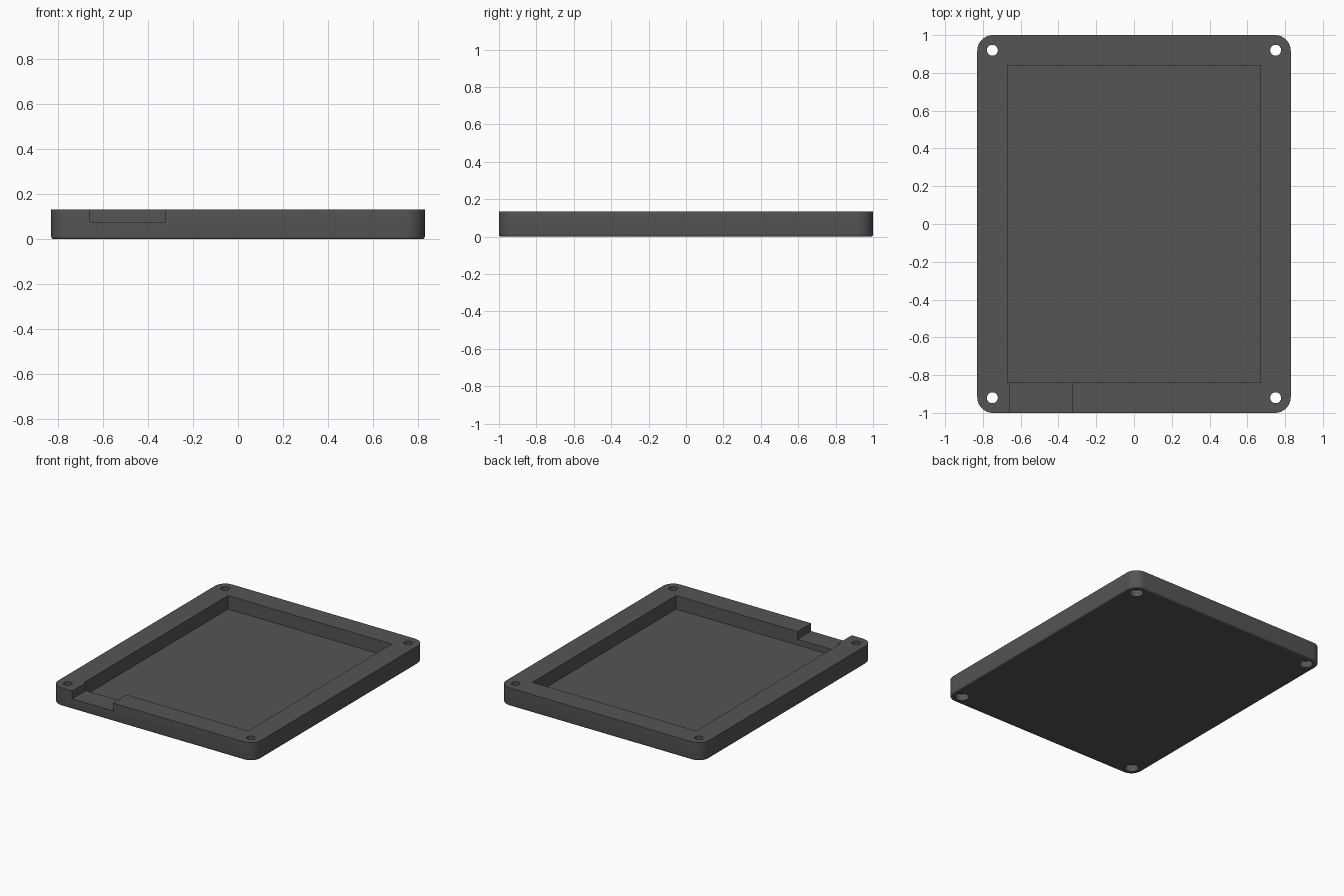
import bpy, bmesh
from mathutils import Matrix, Vector

if "Cube" in bpy.data.objects:
    bpy.data.objects.remove(bpy.data.objects["Cube"])

grey = bpy.data.materials.new("dark grey")
grey.diffuse_color = (0.09, 0.09, 0.09, 1)
grey.use_nodes = True
grey.node_tree.nodes["Principled BSDF"].inputs["Base Color"].default_value = grey.diffuse_color

W, D, H = 0.83, 1.0, 0.133      # half width, half depth, height
FLOOR, NOTCH = 0.033, 0.075     # pocket floor and notch floor heights


def finish(bm, name):
    mesh = bpy.data.meshes.new(name)
    bm.to_mesh(mesh)
    bm.free()
    mesh.materials.append(grey)
    ob = bpy.data.objects.new(name, mesh)
    bpy.context.collection.objects.link(ob)
    return ob


def add_box(bm, lo, hi):
    lo, hi = Vector(lo), Vector(hi)
    size = hi - lo
    bmesh.ops.create_cube(bm, size=1, matrix=Matrix.Translation((lo + hi) / 2)
                          @ Matrix.Diagonal((*size, 1)))


def add_cylinder(bm, x, y, r, z0, z1):
    bmesh.ops.create_cone(bm, cap_ends=True, segments=40, radius1=r, radius2=r,
                          depth=z1 - z0, matrix=Matrix.Translation((x, y, (z0 + z1) / 2)))


def cut(ob, cutter):
    mod = ob.modifiers.new(cutter.name, 'BOOLEAN')
    mod.operation, mod.solver, mod.object = 'DIFFERENCE', 'EXACT', cutter
    bpy.ops.object.select_all(action='DESELECT')
    bpy.context.view_layer.objects.active = ob
    ob.select_set(True)
    bpy.ops.object.modifier_apply(modifier=mod.name)
    bpy.data.objects.remove(cutter)


# Tray body: slab with round corners and a softened bottom rim
bm = bmesh.new()
add_box(bm, (-W, -D, 0), (W, D, H))
upright = [e for e in bm.edges if abs(e.verts[0].co.z - e.verts[1].co.z) > 0.05]
bmesh.ops.bevel(bm, geom=upright, offset=0.083, segments=12, profile=0.5, affect='EDGES')
rim = [e for e in bm.edges if all(v.co.z < 0.001 for v in e.verts)]
bmesh.ops.bevel(bm, geom=rim, offset=0.011, segments=4, profile=0.5, affect='EDGES')
tray = finish(bm, "tray")

# Rectangular pocket
bm = bmesh.new()
add_box(bm, (-0.67, -0.84, FLOOR), (0.67, 0.84, H + 0.1))
cut(tray, finish(bm, "pocket_cutter"))

# Cable notch through the front wall
bm = bmesh.new()
add_box(bm, (-0.657, -D - 0.1, NOTCH), (-0.325, -0.8, H + 0.1))
cut(tray, finish(bm, "notch_cutter"))

# Corner screw holes, then wider head recesses underneath
for name, r, z0, z1 in (("screw_hole_cutter", 0.029, -0.1, H + 0.1),
                        ("head_recess_cutter", 0.047, -0.1, 0.05)):
    bm = bmesh.new()
    for sx in (-1, 1):
        for sy in (-1, 1):
            add_cylinder(bm, sx * 0.75, sy * 0.92, r, z0, z1)
    cut(tray, finish(bm, name))

bpy.ops.object.shade_smooth_by_angle()
